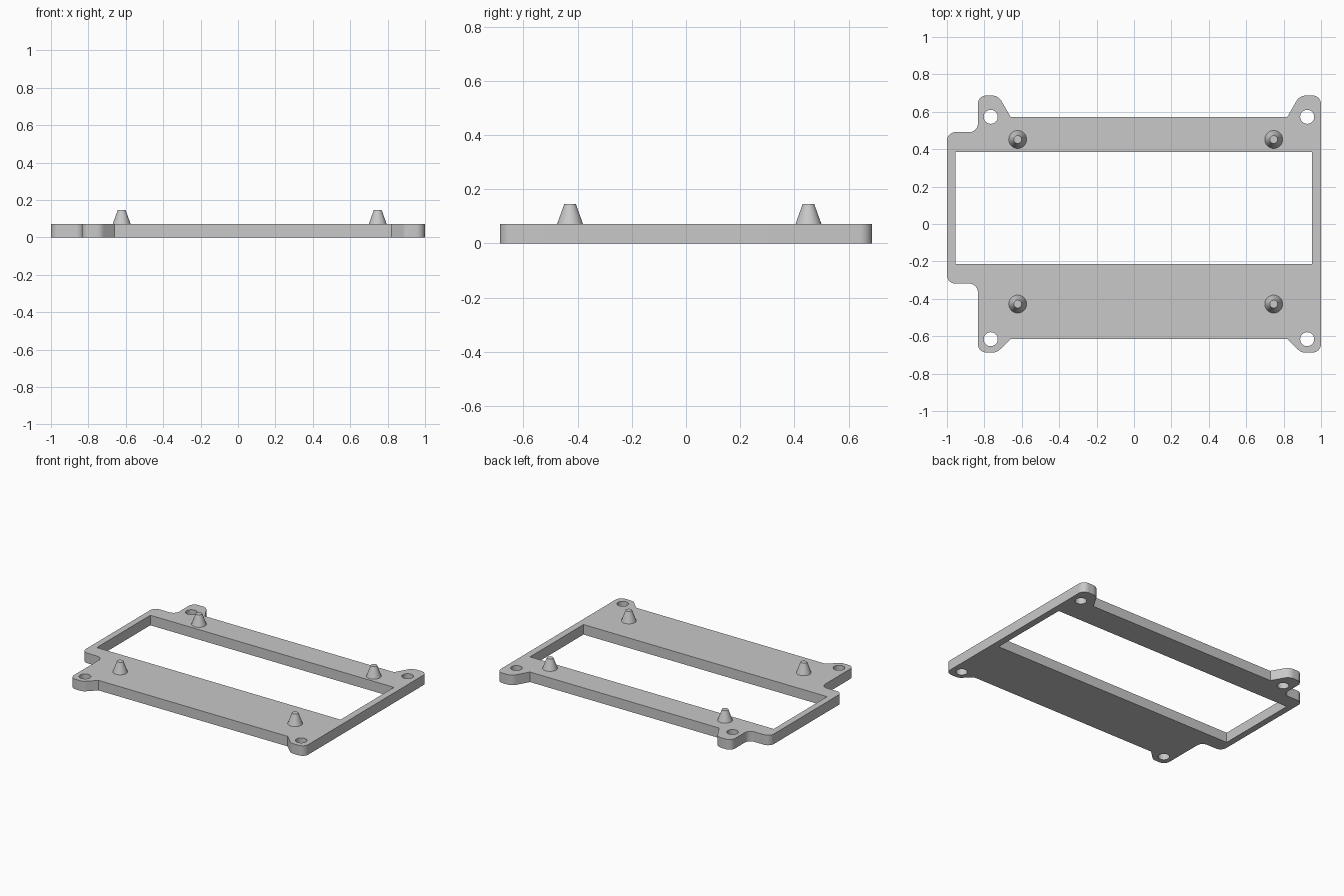
import bpy
import bmesh
from math import cos, sin, tan, pi, radians
from mathutils import Vector

cube = bpy.data.objects.get("Cube")
if cube:
    bpy.data.objects.remove(cube, do_unlink=True)

THICK = 0.071

grey = bpy.data.materials.new("light_grey_plastic")
grey.use_nodes = True
colour = (0.58, 0.58, 0.58, 1)
grey.diffuse_color = colour
grey.node_tree.nodes["Principled BSDF"].inputs["Base Color"].default_value = colour


def rounded(corners, steps=8):
    """Outline through (x, y, radius) corners, each turned into a tangent arc."""
    pts = []
    for i, (x, y, r) in enumerate(corners):
        p = Vector((x, y))
        if r == 0:
            pts.append(p)
            continue
        a = (Vector(corners[i - 1][:2]) - p).normalized()
        b = (Vector(corners[(i + 1) % len(corners)][:2]) - p).normalized()
        half = a.angle(b) / 2
        centre = p + (a + b).normalized() * (r / sin(half))
        start = p + a * (r / tan(half)) - centre
        end = p + b * (r / tan(half)) - centre
        pts += [centre + start.lerp(end, k / steps).normalized() * r for k in range(steps + 1)]
    return pts


def circle(x, y, r, n=32):
    return [Vector((x + r * cos(2 * pi * k / n), y + r * sin(2 * pi * k / n))) for k in range(n)]


def finish(obj):
    obj.data.materials.clear()
    obj.data.materials.append(grey)
    bpy.ops.object.select_all(action='DESELECT')
    obj.select_set(True)
    bpy.context.view_layer.objects.active = obj
    bpy.ops.object.shade_smooth_by_angle(angle=radians(30))


# Plate outline: right edge, back ears, left bulge, front ears
outline = rounded([
    (1, -0.687, 0.045), (1, 0.687, 0.045),
    (0.885, 0.687, 0.06), (0.82, 0.573, 0), (-0.66, 0.573, 0), (-0.725, 0.687, 0.06),
    (-0.835, 0.687, 0.045), (-0.835, 0.491, 0.045), (-1, 0.491, 0.045),
    (-1, -0.319, 0.045), (-0.835, -0.319, 0.045), (-0.835, -0.687, 0.045),
    (-0.733, -0.687, 0.05), (-0.66, -0.616, 0), (0.82, -0.616, 0), (0.893, -0.687, 0.05),
])
window = rounded([(-0.955, -0.214, 0), (0.952, -0.214, 0), (0.952, 0.384, 0), (-0.955, 0.384, 0)])
screw_holes = [circle(x, y, 0.0375) for x in (-0.766, 0.926) for y in (-0.616, 0.573)]

# Plate: filled flat with its openings, then extruded upwards
bm = bmesh.new()
edges = []
for loop in [outline, window] + screw_holes:
    vs = [bm.verts.new((p.x, p.y, 0)) for p in loop]
    edges += [bm.edges.new((v, vs[i - 1])) for i, v in enumerate(vs)]
bmesh.ops.triangle_fill(bm, edges=edges, use_beauty=True, use_dissolve=False)
top = bmesh.ops.extrude_face_region(bm, geom=bm.faces[:], use_keep_orig=True)["geom"]
bmesh.ops.translate(bm, verts=[g for g in top if isinstance(g, bmesh.types.BMVert)],
                    vec=(0, 0, THICK))
bmesh.ops.recalc_face_normals(bm, faces=bm.faces[:])
mesh = bpy.data.meshes.new("mounting_plate")
bm.to_mesh(mesh)
bm.free()
plate = bpy.data.objects.new("mounting_plate", mesh)
bpy.context.collection.objects.link(plate)
finish(plate)

# Tapered locating pegs
for side, x in (("right", -0.622), ("left", 0.747)):
    for end, y in (("front", -0.428), ("back", 0.452)):
        bpy.ops.mesh.primitive_cone_add(vertices=32, radius1=0.048, radius2=0.021, depth=0.075,
                                        location=(x, y, THICK + 0.0375))
        peg = bpy.context.object
        peg.name = f"{end}_{side}_peg"
        finish(peg)
